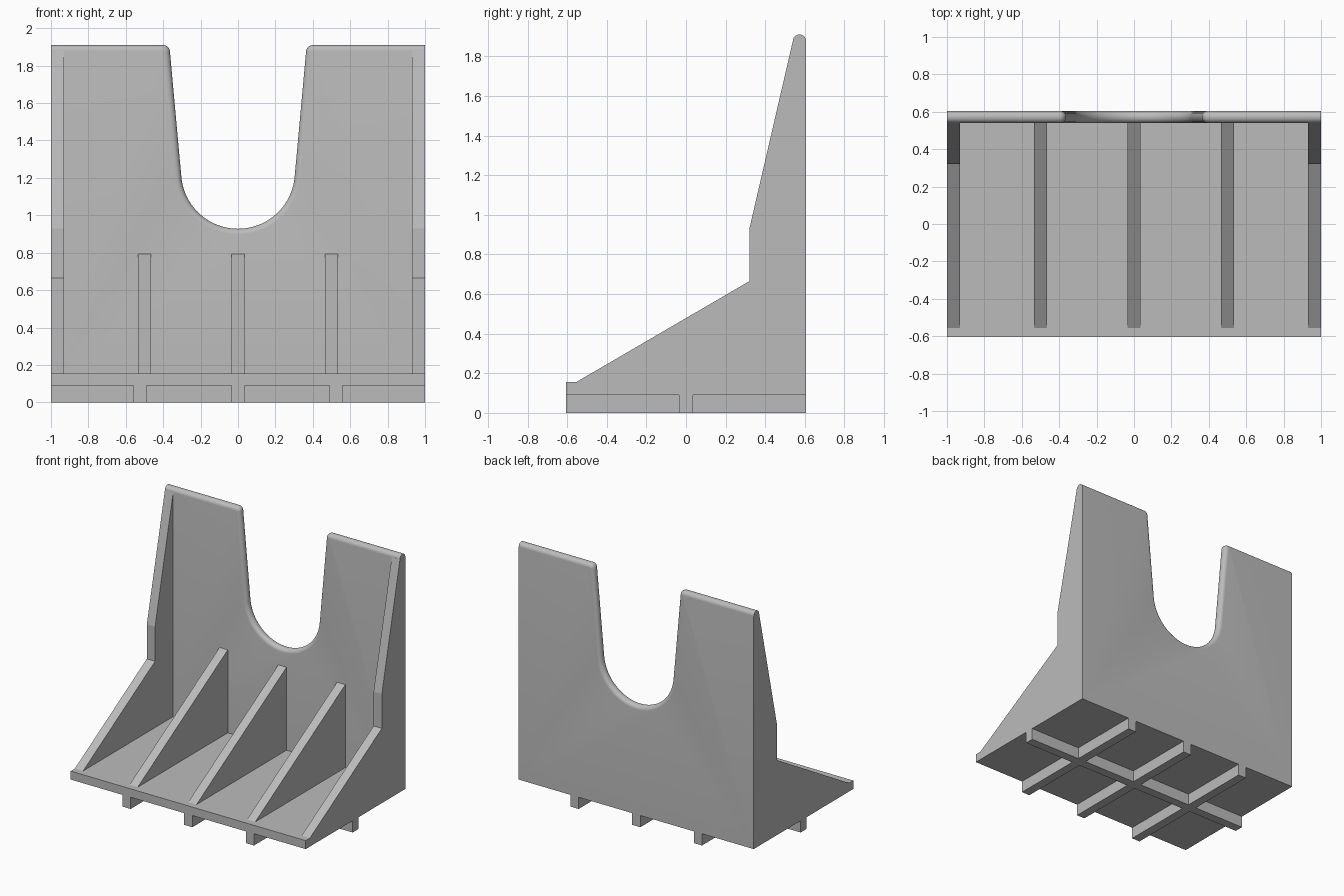
import bpy, bmesh, math
from mathutils import Vector

cube = bpy.data.objects.get("Cube")
if cube:
    bpy.data.objects.remove(cube, do_unlink=True)

# One plain grey for the whole part
GREY = (0.5, 0.5, 0.5, 1)
grey = bpy.data.materials.new("plain grey")
grey.use_nodes = True
grey.diffuse_color = GREY
grey.node_tree.nodes["Principled BSDF"].inputs["Base Color"].default_value = GREY

HALF_X, HALF_Y = 1.0, 0.605
WALL_Y = 0.54           # front of the upright wall
BASE_Z, DECK_Z, TOP_Z = 0.09, 0.155, 1.91
RIB = 0.07


def finish(name, bm):
    bmesh.ops.recalc_face_normals(bm, faces=bm.faces)
    mesh = bpy.data.meshes.new(name)
    bm.to_mesh(mesh)
    bm.free()
    mesh.materials.append(grey)
    obj = bpy.data.objects.new(name, mesh)
    bpy.context.collection.objects.link(obj)
    return obj


def prism(points, depth):
    """Extrude a closed outline along a depth vector."""
    bm = bmesh.new()
    face = bm.faces.new([bm.verts.new(p) for p in points])
    out = bmesh.ops.extrude_face_region(bm, geom=[face])
    moved = [v for v in out["geom"] if isinstance(v, bmesh.types.BMVert)]
    bmesh.ops.translate(bm, verts=moved, vec=Vector(depth))
    return bm


def box(name, x0, x1, y0, y1, z0, z1):
    base = [(x0, y0, z0), (x1, y0, z0), (x1, y1, z0), (x0, y1, z0)]
    return finish(name, prism(base, (0, 0, z1 - z0)))


def gusset(name, x, profile):
    points = [(x - RIB / 2, y, z) for y, z in profile]
    return finish(name, prism(points, (RIB, 0, 0)))


def arc(cx, cz, r, start, end, steps):
    angles = [math.radians(start + (end - start) * i / steps) for i in range(steps + 1)]
    return [(cx + r * math.cos(a), cz + r * math.sin(a)) for a in angles]


# Base plate and the grid of ribs beneath it
box("base_plate", -HALF_X, HALF_X, -HALF_Y, HALF_Y, BASE_Z, DECK_Z)
box("cross_rib", -HALF_X, HALF_X, -RIB / 2, RIB / 2, 0, BASE_Z)
for name, x in (("right", -0.525), ("middle", 0), ("left", 0.525)):
    box(name + "_under_rib", x - RIB / 2, x + RIB / 2, -HALF_Y, HALF_Y, 0, BASE_Z)

# Upright wall with a tapered U-shaped notch and rounded rim
TILT = 5
half = arc(0, 1.232, 0.304, -90, -TILT, 20)
half += arc(0.4, TOP_Z - 0.036, 0.036, 180 - TILT, 90, 6)
half += [(HALF_X, TOP_Z), (HALF_X, BASE_Z)]
outline = half + [(-x, z) for x, z in reversed(half[1:])]
bm = prism([(x, WALL_Y, z) for x, z in outline], (0, HALF_Y - WALL_Y, 0))


def on_rim(edge):
    a, b = (v.co for v in edge.verts)
    outer = abs(a.x) > 0.99 and abs(b.x) > 0.99
    return abs(a.y - b.y) < 1e-4 and not outer


rim = [e for e in bm.edges if on_rim(e)]
bmesh.ops.bevel(bm, geom=rim, offset=0.031, segments=6, profile=0.5,
                affect='EDGES', clamp_overlap=False)
wall = finish("upright_wall", bm)
bpy.context.view_layer.objects.active = wall
wall.select_set(True)
bpy.ops.object.shade_smooth_by_angle(angle=math.radians(30))
wall.select_set(False)

# Tall side gussets that brace the wall to its top
tall = [(-0.555, DECK_Z), (0.32, 0.665), (0.32, 0.93), (WALL_Y, 1.88),
        (WALL_Y + 0.03, 1.88), (WALL_Y + 0.03, DECK_Z)]
for name, side in (("left", 1), ("right", -1)):
    gusset(name + "_side_gusset", side * (HALF_X - RIB / 2), tall)

# Low triangular gussets between them
low = [(-0.555, DECK_Z), (WALL_Y, 0.793), (WALL_Y, DECK_Z)]
for name, x in (("right", -0.5), ("middle", 0), ("left", 0.5)):
    gusset(name + "_inner_gusset", x, low)
